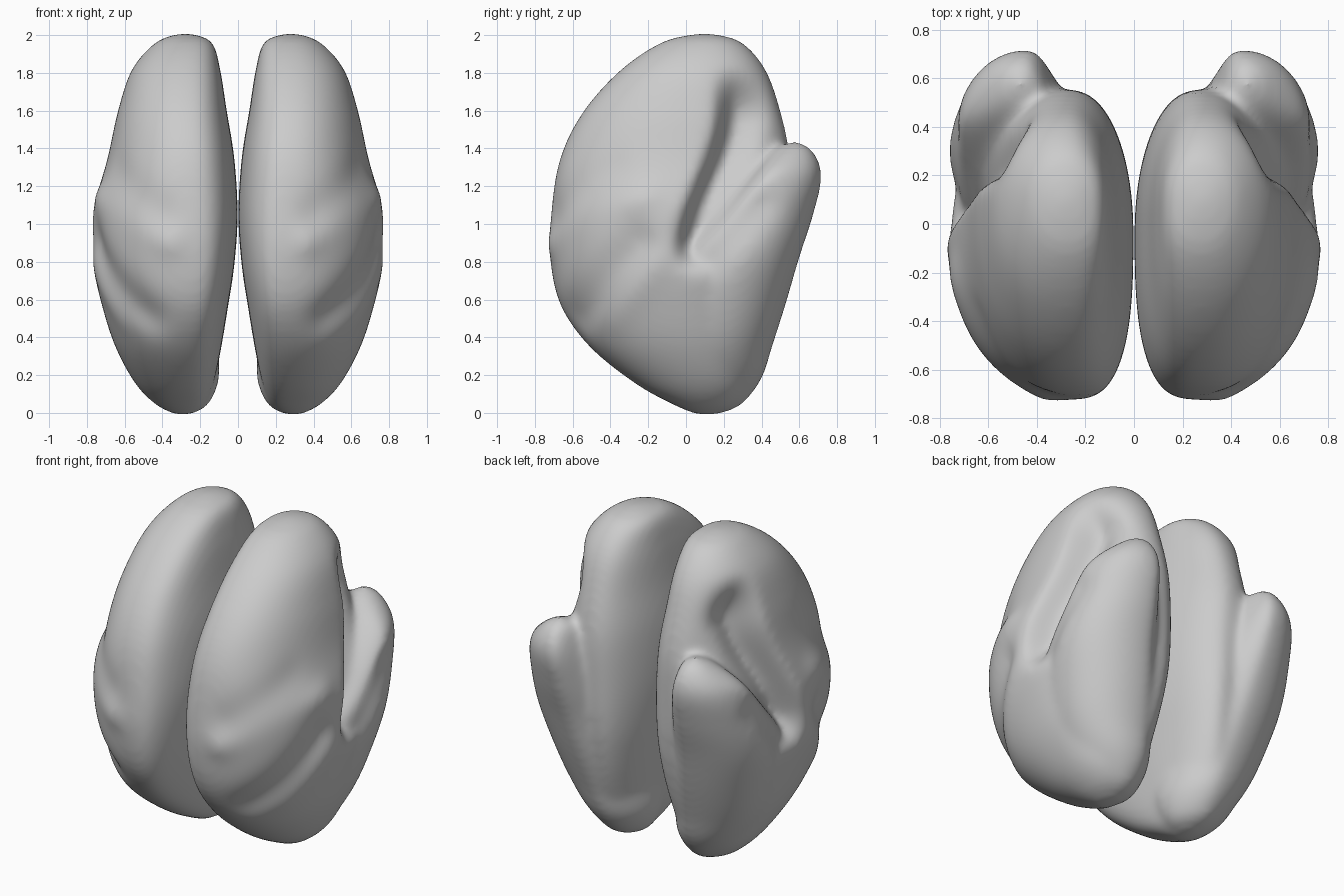
import bpy, bmesh
from math import sin, cos, pi, exp
from mathutils import Vector

if "Cube" in bpy.data.objects:
    bpy.data.objects.remove(bpy.data.objects["Cube"])

# Level rows: z, x inner, x centre, x outer, y front, y centre, y back
BODY = [
    (2.01, .26, .28, .30, .08, .10, .12),
    (1.965, .14, .28, .43, -.12, .10, .29),
    (1.82, .095, .28, .56, -.34, .06, .42),
    (1.60, .06, .28, .635, -.54, .02, .50),
    (1.35, .02, .27, .69, -.665, .0, .55),
    (1.05, .002, .25, .77, -.715, -.04, .55),
    (.78, .02, .24, .765, -.715, -.04, .535),
    (.55, .055, .25, .715, -.655, -.02, .495),
    (.34, .09, .28, .645, -.50, .02, .44),
    (.15, .13, .29, .54, -.26, .08, .36),
    (.04, .18, .29, .43, -.06, .10, .27),
    (-.01, .26, .29, .33, .06, .10, .14),
]
LOBE = [
    (1.44, .45, .46, .47, .57, .58, .59),
    (1.39, .38, .45, .57, .46, .55, .67),
    (1.26, .32, .43, .70, .34, .44, .72),
    (1.05, .25, .42, .75, .14, .34, .675),
    (.82, .19, .40, .765, -.08, .26, .60),
    (.58, .13, .36, .715, -.15, .20, .53),
    (.36, .11, .32, .64, -.12, .16, .46),
    (.18, .10, .29, .53, -.06, .14, .40),
    (.04, .16, .29, .39, .03, .13, .29),
    (-.01, .26, .28, .31, .10, .13, .16),
]
# Surface folds: end a, end b, width, height
RIDGES = [
    ((.36, -.69, .90), (.76, -.20, 1.16), .07, .025),
    ((.40, -.68, 1.06), (.68, -.40, 1.30), .09, -.018),
    ((.48, -.60, .50), (.76, -.26, .90), .10, -.042),
    ((.66, -.40, .46), (.77, -.16, .80), .07, .012),
]
LOBE_FOLDS = [
    ((.77, .10, .76), (.73, .40, 1.10), .07, -.030),
    ((.77, .0, .84), (.70, .52, 1.33), .05, .012),
]


def smooth_rows(rows, steps=8):
    out = []
    for i in range(len(rows) - 1):
        a, b, c, d = (rows[max(0, min(len(rows) - 1, i + k))] for k in (-1, 0, 1, 2))
        for s in range(steps):
            t = s / steps
            out.append([q + .5 * t * (r - p + t * (2*p - 5*q + 4*r - w + t * (3*(q - r) + w - p)))
                        for p, q, r, w in zip(a, b, c, d)])
    out.append(list(rows[-1]))
    return out


def power(v, n):
    return (1 if v >= 0 else -1) * abs(v) ** (2 / n)


def fold(p, folds):
    h = 0
    for a, b, w, amp in folds:
        a, b = Vector(a), Vector(b)
        t = max(0, min(1, (p - a).dot(b - a) / (b - a).length_squared))
        h += amp * exp(-((p - a.lerp(b, t)).length / w) ** 2)
    return h


def ramp(v):
    v = max(0, min(1, v))
    return v * v * (3 - 2 * v)


# Hollow behind the overhanging side edge
def hollow(p):
    line = -.05 + .22 * ramp((p.z - .85) / .75)
    near = ramp((p.y - line + .04) / .14)
    back = 1 - .7 * ramp((p.y - line - .06) / .25)
    height = ramp((p.z - .72) / .2) * ramp((1.86 - p.z) / .32)
    return .17 * near * back * height * ramp((p.x - .28) / .26)


def loft(bm, rows, folds, front_power, back_power, carve, side, n=128):
    rings = []
    for z, xi, xc, xo, yf, yc, yb in smooth_rows(rows):
        ring = []
        for k in range(n):
            c, s = cos(2 * pi * k / n), sin(2 * pi * k / n)
            e = 2.1 if c > 0 else back_power if s > 0 else front_power
            p = Vector((xc + power(c, e) * (xo - xc if c > 0 else xc - xi),
                        yc + power(s, e) * (yb - yc if s > 0 else yc - yf), z))
            out = Vector((p.x - .3, p.y - .05, 0))
            if out.length > .01:
                p += out.normalized() * fold(p, folds)
            if carve:
                p.x -= hollow(p)
            p.x *= side
            ring.append(bm.verts.new(p))
        rings.append(ring)
    for r, q in zip(rings, rings[1:]):
        for k in range(n):
            bm.faces.new((r[k], r[(k + 1) % n], q[(k + 1) % n], q[k]))
    bm.faces.new(rings[0])
    bm.faces.new(rings[-1])


# Each half: main body and back side lobe fused into one smooth skin
def half(name, side):
    bm = bmesh.new()
    loft(bm, BODY, RIDGES, 2.8, 2.05, True, side)
    loft(bm, LOBE, LOBE_FOLDS, 2.1, 1.75, False, side)
    bmesh.ops.recalc_face_normals(bm, faces=bm.faces)
    mesh = bpy.data.meshes.new(name)
    bm.to_mesh(mesh)
    bm.free()
    ob = bpy.data.objects.new(name, mesh)
    bpy.context.collection.objects.link(ob)
    for f in mesh.polygons:
        f.use_smooth = True
    r = ob.modifiers.new("fuse", 'REMESH')
    r.mode = 'VOXEL'
    r.voxel_size = .018
    r.use_smooth_shade = True
    s = ob.modifiers.new("soften", 'SMOOTH')
    s.factor = .5
    s.iterations = 24


half("right_hemisphere", 1)
half("left_hemisphere", -1)
